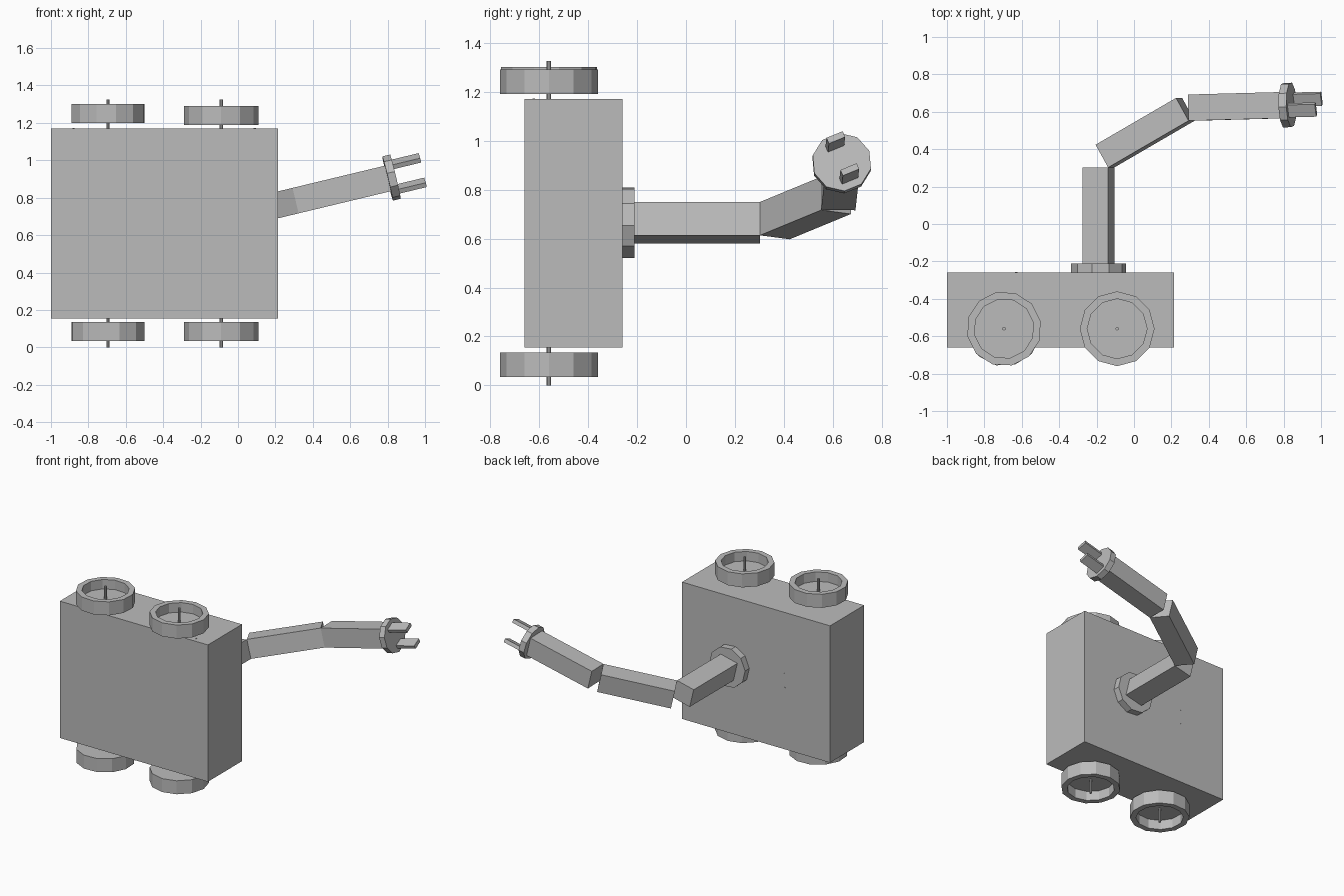
import bpy, bmesh
from math import radians, cos, sin, pi
from mathutils import Matrix, Vector

old = bpy.data.objects.get("Cube")
if old:
    bpy.data.objects.remove(old, do_unlink=True)

grey = bpy.data.materials.new("plain_grey")
grey.use_nodes = True
grey.diffuse_color = (0.5, 0.5, 0.5, 1)
grey.node_tree.nodes["Principled BSDF"].inputs["Base Color"].default_value = (0.5, 0.5, 0.5, 1)


def finish(name, bm, matrix=Matrix()):
    """Turn a bmesh into a named, flat-shaded grey object."""
    bm.transform(matrix)
    bmesh.ops.recalc_face_normals(bm, faces=bm.faces)
    mesh = bpy.data.meshes.new(name)
    bm.to_mesh(mesh)
    bm.free()
    mesh.materials.append(grey)
    obj = bpy.data.objects.new(name, mesh)
    bpy.context.collection.objects.link(obj)
    return obj


def box(name, low, high, matrix=Matrix()):
    low, high = Vector(low), Vector(high)
    bm = bmesh.new()
    bmesh.ops.create_cube(bm, size=1)
    bmesh.ops.scale(bm, vec=high - low, verts=bm.verts)
    bmesh.ops.translate(bm, vec=(low + high) / 2, verts=bm.verts)
    return finish(name, bm, matrix)


def disc(name, radius, depth, sides, matrix):
    """Prism along local z, starting at z = 0."""
    bm = bmesh.new()
    bmesh.ops.create_cone(bm, cap_ends=True, segments=sides, radius1=radius,
                          radius2=radius, depth=depth)
    bmesh.ops.translate(bm, vec=(0, 0, depth / 2), verts=bm.verts)
    return finish(name, bm, matrix)


def wheel(name, matrix, sides=12):
    """Drum along local z with a recessed outer face."""
    bm = bmesh.new()
    rings = []
    for radius, z in ((0.2, 0), (0.2, 0.1), (0.16, 0.1), (0.16, 0.03)):
        rings.append([bm.verts.new((radius * cos(2 * pi * i / sides),
                                    radius * sin(2 * pi * i / sides), z))
                      for i in range(sides)])
    for a, b in zip(rings, rings[1:]):
        for i in range(sides):
            j = (i + 1) % sides
            bm.faces.new((a[i], a[j], b[j], b[i]))
    bm.faces.new(rings[0])
    bm.faces.new(rings[-1])
    return finish(name, bm, matrix)


# Body
box("body", (-1, -0.66, 0.155), (0.215, -0.26, 1.17))

# Wheels and axles on both sides of the body
AXLE_Y = -0.56
flip = Matrix.Rotation(pi, 4, 'X')
for label, x, turn, top in (("rear", -0.695, 12, 1.2), ("fore", -0.09, 0, 1.19)):
    spin = Matrix.Rotation(radians(turn), 4, 'Z')
    wheel(label + "_upper_wheel", Matrix.Translation((x, AXLE_Y, top)) @ spin)
    wheel(label + "_lower_wheel", Matrix.Translation((x, AXLE_Y, 0.135)) @ flip @ spin)
    disc(label + "_axle", 0.009, 1.325, 8, Matrix.Translation((x, AXLE_Y, 0)))

# Small pins set in the body
for i, x in enumerate((-0.88, 0.09)):
    disc(f"top_pin_{i}", 0.006, 0.02, 8, Matrix.Translation((x, -0.622, 1.153)))
for i, z in enumerate((0.61, 0.715)):
    disc(f"back_pin_{i}", 0.006, 0.02, 8,
         Matrix.Translation((-0.63, -0.257, z)) @ Matrix.Rotation(pi / 2, 4, 'X'))

# Arm: local x is sideways, y backwards, the whole arm rolled about y
H = 0.07
roll = Matrix.Translation((-0.19, 0, 0.665)) @ Matrix.Rotation(radians(-13.5), 4, 'Y')
disc("arm_mount", 0.148, 0.05, 10,
     roll @ Matrix.Translation((0, -0.21, 0)) @ Matrix.Rotation(pi / 2, 4, 'X'))
box("upper_arm", (-H, -0.21, -H), (H, 0.302, H), roll)

# Each further link hinges on the inner corner of the one before
LINK = 0.508
frame = roll @ Matrix.Translation((H, 0.302, 0))
for name, bend in (("middle_arm", 29.5), ("fore_arm", -28)):
    frame = frame @ Matrix.Rotation(radians(bend), 4, 'Z')
    box(name, (0, 0, -H), (LINK, 2 * H, H), frame)
    frame = frame @ Matrix.Translation((LINK, 0, 0))

# Gripper: plate and two flat fingers
hand = frame @ Matrix.Translation((0, H, 0)) @ Matrix.Rotation(radians(23), 4, 'X')
disc("gripper_plate", 0.122, 0.043, 10, hand @ Matrix.Rotation(pi / 2, 4, 'Y'))
for name, z in (("upper_finger", 0.073), ("lower_finger", -0.073)):
    box(name, (0.04, -0.036, z - 0.013), (0.193, 0.036, z + 0.013), hand)
